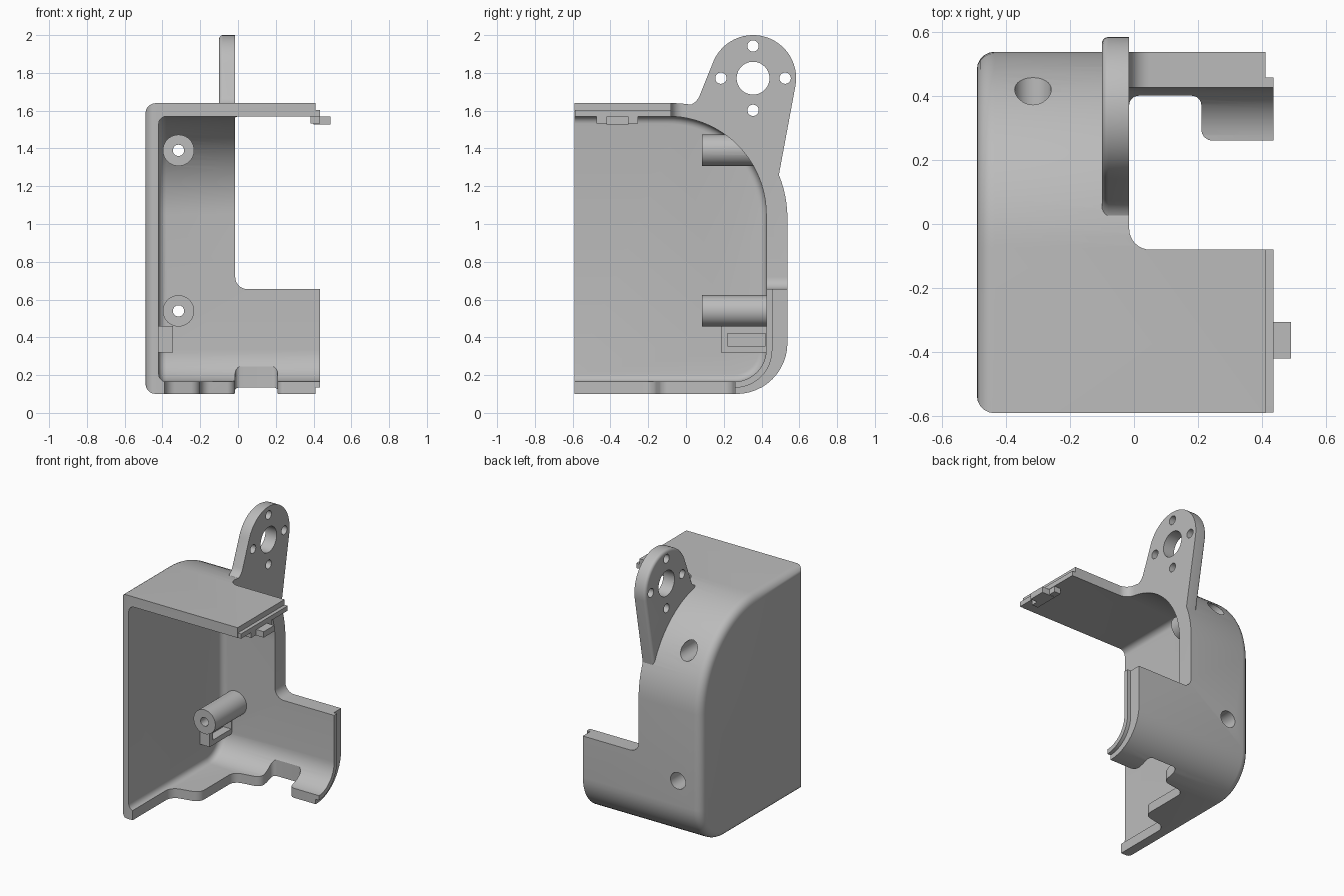
import bpy, bmesh
from math import sin, cos, tan, atan2, pi, radians
from mathutils import Vector

cube = bpy.data.objects.get("Cube")
if cube:
    bpy.data.objects.remove(cube, do_unlink=True)

grey = bpy.data.materials.new("plain_grey")
grey.use_nodes = True
color = (0.5, 0.5, 0.5, 1)
grey.diffuse_color = color
grey.node_tree.nodes["Principled BSDF"].inputs["Base Color"].default_value = color


def rounded(points):
    """Polygon from (a, b) or (a, b, radius) corners, filleting the latter."""
    out = []
    for i, p in enumerate(points):
        c = Vector(p[:2])
        if len(p) == 2:
            out.append(c)
            continue
        u = (Vector(points[i - 1][:2]) - c).normalized()
        v = (Vector(points[(i + 1) % len(points)][:2]) - c).normalized()
        r, half = p[2], u.angle(v) / 2
        mid = c + (u + v).normalized() * (r / sin(half))
        s, e = c + u * r / tan(half) - mid, c + v * r / tan(half) - mid
        a0 = atan2(s.y, s.x)
        sweep = (atan2(e.y, e.x) - a0 + pi) % (2 * pi) - pi
        n = 24 if r > 0.4 else 12 if r > 0.1 else 8
        for k in range(n + 1):
            a = a0 + sweep * k / n
            out.append(mid + r * Vector((cos(a), sin(a))))
    return out


def arc(a, b, r, start=0, end=360, n=40):
    steps = n if end - start == 360 else n + 1
    angles = [radians(start + (end - start) * k / n) for k in range(steps)]
    return [(a + r * cos(t), b + r * sin(t)) for t in angles]


def prism(name, points, axis, lo, hi, bevel=0):
    """Extrude an outline along an axis; bevel rounds the rim at lo."""
    place = {"x": lambda p, d: (d, p[0], p[1]),
             "y": lambda p, d: (p[0], d, p[1]),
             "z": lambda p, d: (p[0], p[1], d)}[axis]
    bm = bmesh.new()
    base = [bm.verts.new(place(p, lo)) for p in rounded(points)]
    face = bm.faces.new(base)
    rim = list(face.edges)
    top = bmesh.ops.extrude_face_region(bm, geom=[face], use_keep_orig=True)
    for v in top["geom"]:
        if isinstance(v, bmesh.types.BMVert):
            v.co["xyz".index(axis)] = hi
    bmesh.ops.recalc_face_normals(bm, faces=bm.faces)
    if bevel:
        bmesh.ops.bevel(bm, geom=rim, offset=bevel, segments=5,
                        profile=0.5, affect="EDGES")
        bmesh.ops.recalc_face_normals(bm, faces=bm.faces)
    return finish(name, bm)


def finish(name, bm):
    mesh = bpy.data.meshes.new(name)
    bm.to_mesh(mesh)
    bm.free()
    mesh.materials.append(grey)
    obj = bpy.data.objects.new(name, mesh)
    bpy.context.collection.objects.link(obj)
    return obj


def box(name, x, y, z):
    return prism(name, [(x[0], y[0]), (x[1], y[0]), (x[1], y[1]), (x[0], y[1])],
                 "z", z[0], z[1])


def combine(target, other, operation):
    """Apply a boolean and discard the second solid."""
    mod = target.modifiers.new("boolean", "BOOLEAN")
    mod.object, mod.operation, mod.solver = other, operation, "EXACT"
    bpy.ops.object.select_all(action="DESELECT")
    bpy.context.view_layer.objects.active = target
    target.select_set(True)
    bpy.ops.object.modifier_apply(modifier=mod.name)
    bpy.data.objects.remove(other, do_unlink=True)


def add(target, other):
    combine(target, other, "UNION")


def cut(target, other):
    combine(target, other, "DIFFERENCE")


# Outer housing, with its closed side rounded, and the thin joint lip
housing = prism("housing", [(-0.59, 1.64), (0.537, 1.64, 0.61),
                            (0.537, 0.1, 0.27), (-0.59, 0.1)],
                "x", -0.49, 0.41, 0.055)
add(housing, prism("lip", [(-0.588, 1.603), (0.457, 1.603, 0.55),
                           (0.457, 0.133, 0.2), (-0.588, 0.133)],
                   "x", 0.3, 0.435))

# Upright mounting plate
head = (0.355, 1.772)
outline = arc(*head, 0.228, -10, 160, 30)
outline += [(0.045, 1.612, 0.09), (-0.1, 1.637), (-0.08, 1.5),
            (0.1, 1.3), (0.42, 1.1), (0.487, 1.235)]
plate = prism("mounting_plate", outline, "x", -0.1, 0.05, 0.02)
add(housing, plate)

# Cavity, leaving the screw posts and side clip standing inside it
cavity = prism("cavity", [(-1, 1.57), (0.425, 1.57, 0.52),
                          (0.425, 0.165, 0.17), (-1, 0.165)],
               "x", -0.42, 1, 0.04)
posts = [(-0.315, 1.39), (-0.315, 0.54)]
for x, z in posts:
    cut(cavity, prism("post", arc(x, z, 0.083), "y", 0.085, 0.8))
cut(cavity, box("clip", (-0.6, -0.345), (0.185, 0.8), (0.32, 0.46)))
cut(housing, cavity)
cut(housing, box("clip_slot", (-0.405, -0.2), (0.22, 0.42), (0.355, 0.42)))

# Screw bores and head recesses
for x, z in posts:
    cut(housing, prism("bore", arc(x, z, 0.03, n=24), "y", 0, 0.9))
    cut(housing, prism("recess", arc(x, z, 0.057, n=32), "y", 0.25, 0.9))

# Large corner window through the top and back
bm = bmesh.new()
bmesh.ops.create_cube(bm, size=1)
low, high = Vector((-0.015, -0.08, 0.655)), Vector((1, 1, 2.3))
for v in bm.verts:
    v.co = [low[i] if v.co[i] < 0 else high[i] for i in range(3)]
edges = [e for e in bm.edges
         if all(abs(v.co.x - low.x) < 1e-4 for v in e.verts)
         and (all(abs(v.co.y - low.y) < 1e-4 for v in e.verts)
              or all(abs(v.co.z - low.z) < 1e-4 for v in e.verts))
         and abs(e.verts[0].co.x - e.verts[1].co.x) < 1e-4]
edges = [e for e in edges if not (abs(e.verts[0].co.y - low.y) < 1e-4
                                  and abs(e.verts[0].co.z - low.z) < 1e-4
                                  and e.verts[0].co == e.verts[1].co)]
bmesh.ops.bevel(bm, geom=edges, offset=0.065, segments=8, profile=0.5,
                affect="EDGES")
bmesh.ops.recalc_face_normals(bm, faces=bm.faces)
cut(housing, finish("window", bm))

# Stepped floor opening
cut(housing, prism("floor_opening", [
    (-0.39, -1), (-0.39, -0.17, 0.07), (-0.2, -0.13, 0.06), (-0.2, 0.24, 0.06),
    (-0.015, 0.27, 0.05), (-0.015, 0.4, 0.03), (0.21, 0.4, 0.03),
    (0.21, 0.26, 0.035), (0.7, 0.26), (0.7, -1)], "z", -0.2, 0.5))

# Hinge tab below the back corner, flared into the wall
tab = prism("hinge_tab", [(0.25, 0.108), (0.45, 0, 0.08), (0.535, 0, 0.08),
                          (0.535, 0.37), (0.47, 0.36), (0.44, 0.25),
                          (0.36, 0.15)], "x", 0.2, 0.409)
combine(tab, prism("flare", [(0.25, 0.5), (0.29, 0.14), (0.325, 0.09, 0.05),
                             (0.345, -0.1), (0.5, -0.1), (0.5, 0.5)],
                   "y", 0, 1), "INTERSECT")
add(housing, tab)
cut(housing, prism("hinge_hole", arc(0.45, 0.088, 0.027, n=24), "x", 0.2, 0.6))

# Snap catch under the top edge
add(housing, box("catch_base", (0.385, 0.433), (-0.475, -0.255), (1.532, 1.585)))
add(housing, box("catch_tongue", (0.4, 0.49), (-0.42, -0.305), (1.528, 1.569)))

# Mounting holes in the plate: one large, four small around it
cut(housing, prism("shaft_hole", arc(*head, 0.087), "x", -0.3, 0.3))
for a, b in arc(*head, 0.17, n=4):
    cut(housing, prism("screw_hole", arc(a, b, 0.03, n=24), "x", -0.3, 0.3))

bpy.ops.object.select_all(action="DESELECT")
housing.select_set(True)
bpy.context.view_layer.objects.active = housing
bpy.ops.object.shade_smooth_by_angle(angle=radians(30))
